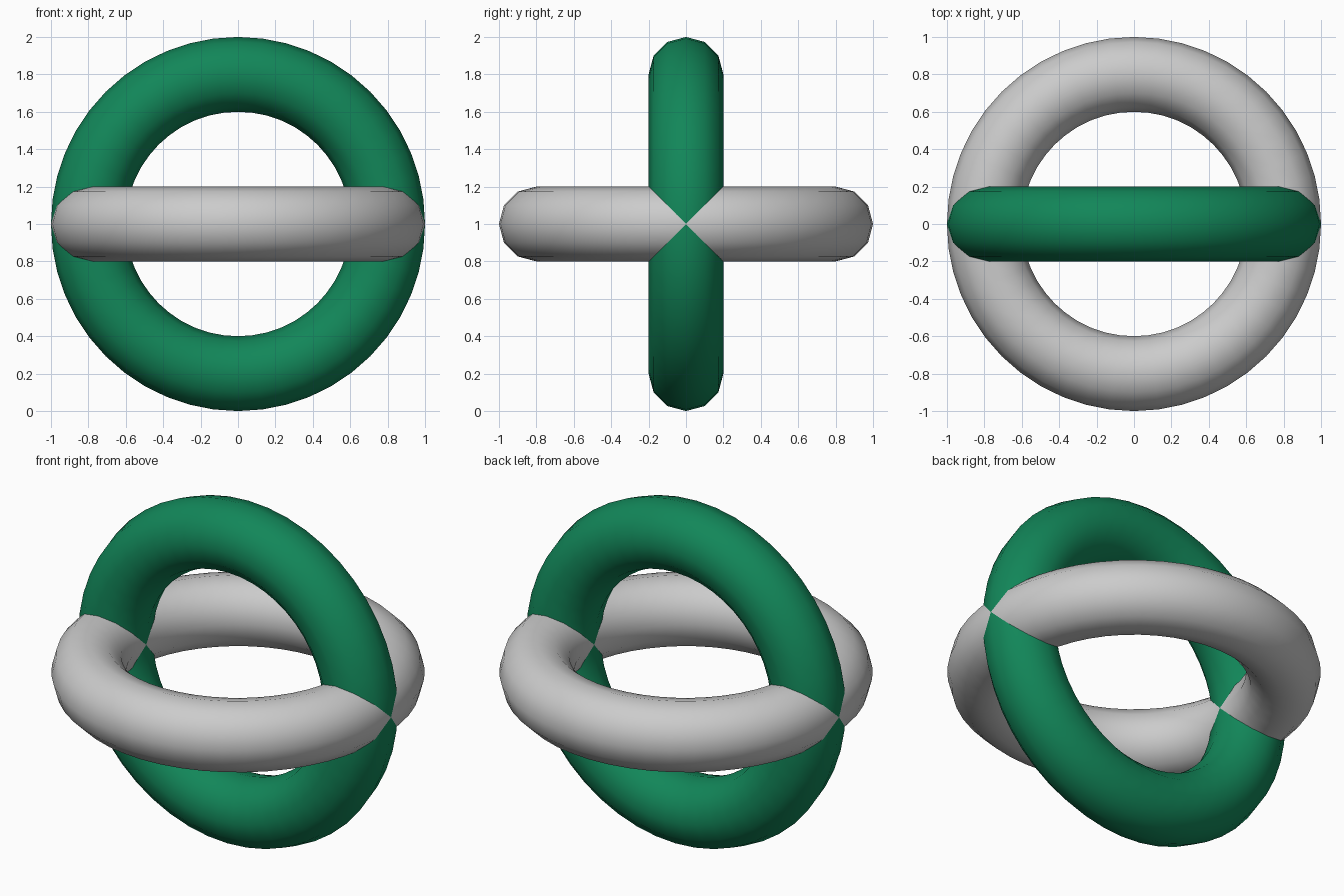
import bpy
from math import pi

if "Cube" in bpy.data.objects:
    bpy.data.objects.remove(bpy.data.objects["Cube"])


def ring(name, rotation):
    bpy.ops.mesh.primitive_torus_add(
        major_segments=48, minor_segments=12,
        major_radius=0.8, minor_radius=0.2,
        location=(0, 0, 1), rotation=rotation)
    obj = bpy.context.object
    obj.name = name
    bpy.ops.object.shade_smooth()
    return obj


# Flat grey ring
ring("horizontal_ring", (0, 0, 0))

# Upright green ring sharing the same centre
upright = ring("vertical_ring", (pi / 2, 0, 0))
green = bpy.data.materials.new("green")
green.diffuse_color = (0.006, 0.24, 0.1, 1)
green.use_nodes = True
green.node_tree.nodes["Principled BSDF"].inputs["Base Color"].default_value = green.diffuse_color
upright.data.materials.append(green)
